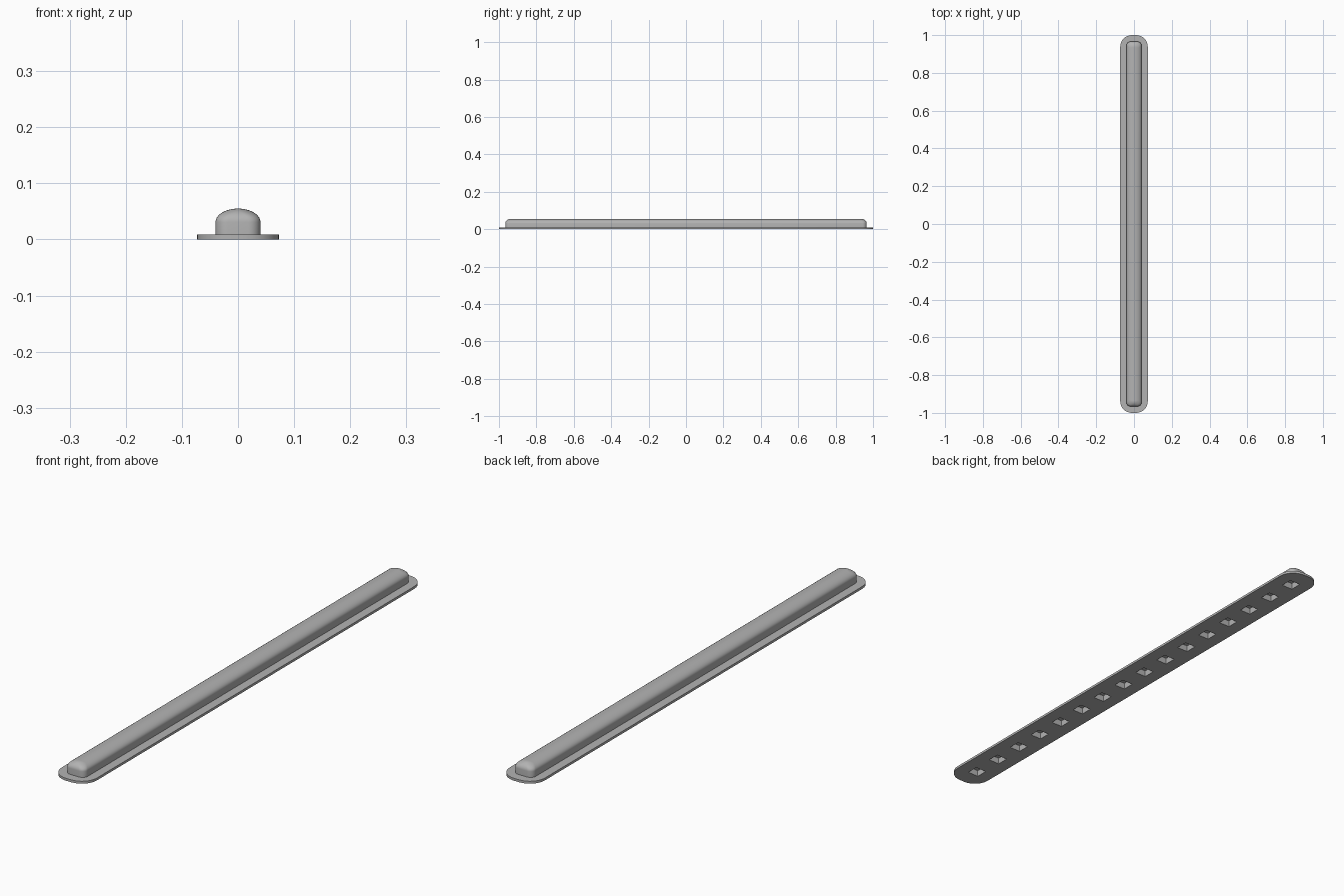
import bpy, bmesh
from math import sin, cos, pi, radians

cube = bpy.data.objects.get("Cube")
if cube:
    bpy.data.objects.remove(cube)

grey = bpy.data.materials.new("plain grey")
grey.use_nodes = True
colour = (0.45, 0.45, 0.45, 1)
grey.diffuse_color = colour
grey.node_tree.nodes["Principled BSDF"].inputs["Base Color"].default_value = colour


def rounded_outline(half_w, half_l, radius, steps=8):
    """Corner arcs of a rounded rectangle, counter-clockwise."""
    radius = min(radius, half_w * 0.95)
    points = []
    for corner, (sx, sy) in enumerate([(1, 1), (-1, 1), (-1, -1), (1, -1)]):
        for i in range(steps + 1):
            a = (corner + i / steps) * pi / 2
            points.append((sx * (half_w - radius) + radius * cos(a),
                           sy * (half_l - radius) + radius * sin(a)))
    return points


def finish(name, bm):
    bmesh.ops.recalc_face_normals(bm, faces=bm.faces)
    mesh = bpy.data.meshes.new(name)
    bm.to_mesh(mesh)
    bm.free()
    mesh.materials.append(grey)
    obj = bpy.data.objects.new(name, mesh)
    bpy.context.collection.objects.link(obj)
    return obj


def loft(name, layers):
    """Stack rounded outlines given as (half width, half length, radius, z)."""
    bm = bmesh.new()
    rings = [[bm.verts.new((x, y, z)) for x, y in rounded_outline(w, l, r)]
             for w, l, r, z in layers]
    for low, high in zip(rings, rings[1:]):
        for i in range(len(low)):
            j = (i + 1) % len(low)
            bm.faces.new((low[i], low[j], high[j], high[i]))
    bm.faces.new(rings[0][::-1])
    bm.faces.new(rings[-1])
    return finish(name, bm)


# Flat base flange
BASE_TOP = 0.009
flange = loft("base_flange", [(0.073, 1, 0.062, 0), (0.073, 1, 0.062, BASE_TOP)])

# Raised bar with upright sides and a domed top
SIDE_TOP, DOME, STEPS = 0.031, 0.024, 10
layers = [(0.04, 0.966, 0.022, BASE_TOP)]
for k in range(STEPS + 1):
    t = k / STEPS * pi / 2
    layers.append((max(0.04 * cos(t), 0.001), 0.966 - 0.03 * (1 - cos(t)),
                   0.022, SIDE_TOP + DOME * sin(t)))
bar = loft("domed_bar", layers)

# Row of square pockets cut into the underside
COUNT, SPAN, SIDE, DEPTH = 16, 0.913, 0.046, 0.024
bm = bmesh.new()
for i in range(COUNT):
    made = bmesh.ops.create_cube(bm, size=1)["verts"]
    bmesh.ops.scale(bm, vec=(SIDE, SIDE, 2 * DEPTH), verts=made)
    bmesh.ops.translate(bm, vec=(0, SPAN * (2 * i / (COUNT - 1) - 1), 0), verts=made)
cutter = finish("pocket_cutter", bm)
cutter.hide_render = True
cutter.hide_set(True)

for obj in (flange, bar):
    cut = obj.modifiers.new("pockets", "BOOLEAN")
    cut.operation = "DIFFERENCE"
    cut.solver = "EXACT"
    cut.object = cutter
    bpy.context.view_layer.objects.active = obj
    obj.select_set(True)
    bpy.ops.object.modifier_apply(modifier=cut.name)
    bpy.ops.object.shade_smooth_by_angle(angle=radians(30))
    obj.select_set(False)

bpy.data.objects.remove(cutter)
